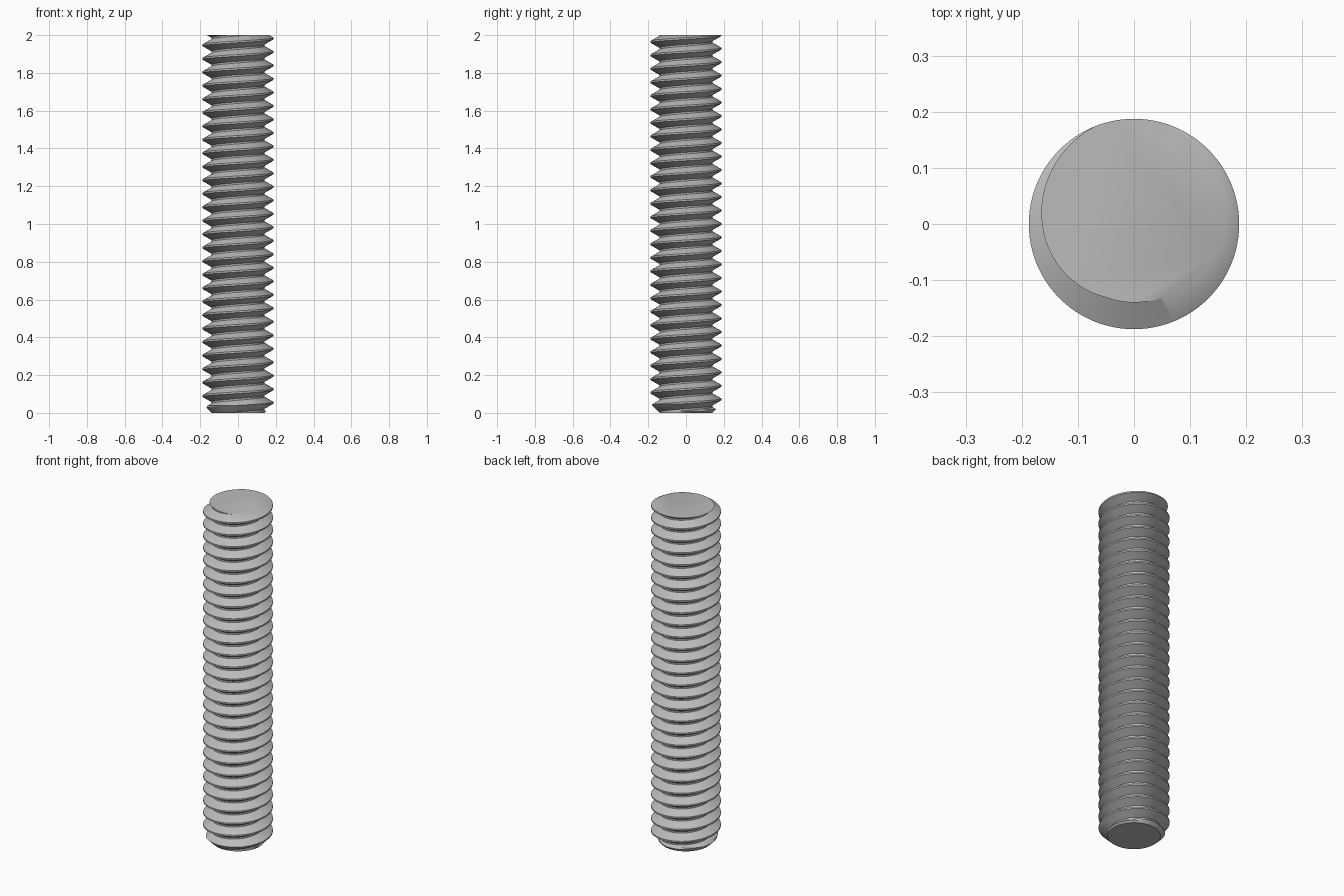
import bpy
import bmesh
from math import pi, sin, cos, radians

if "Cube" in bpy.data.objects:
    bpy.data.objects.remove(bpy.data.objects["Cube"], do_unlink=True)

LENGTH = 2.0
TURNS = 28
PITCH = LENGTH / TURNS
CREST, ROOT = 0.1875, 0.14
SEGMENTS = 96

# Thread profile over one pitch: (height in pitches, radius)
PROFILE = [(-0.44, ROOT), (-0.0625, CREST), (0.0625, CREST), (0.44, ROOT)]

# Plain steel material
steel = bpy.data.materials.new("steel_grey")
steel.use_nodes = True
colour = (0.5, 0.5, 0.5, 1.0)
steel.diffuse_color = colour
steel.node_tree.nodes["Principled BSDF"].inputs["Base Color"].default_value = colour

# Sweep the profile along a right-hand helix that overshoots both ends
bm = bmesh.new()
steps = (TURNS + 4) * SEGMENTS
rings = []
for j in range(steps + 1):
    a = 2 * pi * j / SEGMENTS
    base = j / SEGMENTS - 2.25
    rings.append([bm.verts.new((r * cos(a), r * sin(a), PITCH * (base + h)))
                  for h, r in PROFILE])

for j in range(steps):
    here, ahead = rings[j], rings[j + 1]
    for k in range(len(PROFILE) - 1):
        bm.faces.new((here[k], ahead[k], ahead[k + 1], here[k + 1]))
    # Root strip joining this turn to the next one up
    if j + SEGMENTS < steps:
        up, up_ahead = rings[j + SEGMENTS], rings[j + SEGMENTS + 1]
        bm.faces.new((here[-1], ahead[-1], up_ahead[0], up[0]))


def slice_at(z, **clear):
    bmesh.ops.bisect_plane(bm, geom=bm.verts[:] + bm.edges[:] + bm.faces[:],
                           dist=1e-6, plane_co=(0, 0, z), plane_no=(0, 0, 1), **clear)


# Square off both ends
slice_at(0, clear_inner=True)
slice_at(LENGTH, clear_outer=True)

# Lead-in chamfer at the bottom
for i in range(1, 6):
    slice_at(i * (CREST - ROOT) / 5)
for v in bm.verts:
    r = v.co.xy.length
    limit = ROOT + max(v.co.z, 0)
    if r > limit:
        v.co.x *= limit / r
        v.co.y *= limit / r

# Close the ends
bmesh.ops.remove_doubles(bm, verts=bm.verts[:], dist=1e-5)
bmesh.ops.holes_fill(bm, edges=[e for e in bm.edges if e.is_boundary], sides=0)
bmesh.ops.recalc_face_normals(bm, faces=bm.faces[:])

mesh = bpy.data.meshes.new("threaded_rod")
bm.to_mesh(mesh)
bm.free()
mesh.materials.append(steel)
rod = bpy.data.objects.new("threaded_rod", mesh)
bpy.context.collection.objects.link(rod)

bpy.ops.object.select_all(action='DESELECT')
rod.select_set(True)
bpy.context.view_layer.objects.active = rod
bpy.ops.object.shade_smooth_by_angle(angle=radians(30))
